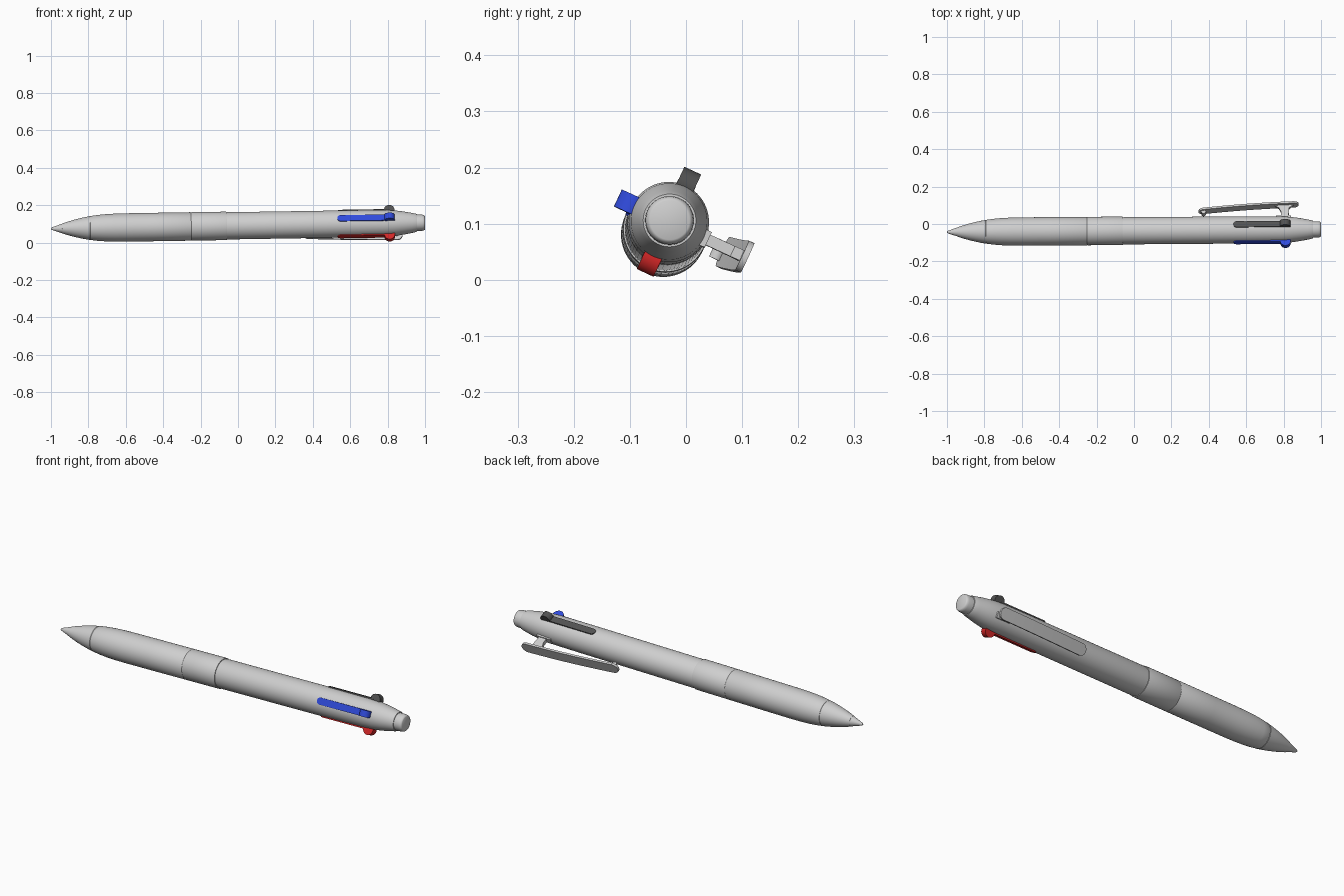
import bpy, bmesh, math
from mathutils import Matrix, Vector

if "Cube" in bpy.data.objects:
    bpy.data.objects.remove(bpy.data.objects["Cube"])

# Pen axis: lies along x, tilted very slightly
AXIS = (Matrix.Translation((0, -0.036, 0.0905))
        @ Matrix.Rotation(0.007, 4, 'Z') @ Matrix.Rotation(-0.016, 4, 'Y'))


def material(name, rgb):
    m = bpy.data.materials.new(name)
    m.diffuse_color = (*rgb, 1)
    m.use_nodes = True
    m.node_tree.nodes["Principled BSDF"].inputs["Base Color"].default_value = m.diffuse_color
    return m


GREY = material("light_grey", (0.62, 0.62, 0.62))
DARK = material("dark_grey", (0.085, 0.085, 0.085))
BLUE = material("blue", (0.03, 0.07, 0.72))
RED = material("red", (0.65, 0.02, 0.02))


def finish(name, bm, mat, angle=0.0):
    """Turn the mesh about the pen axis by angle and place it on the axis."""
    bmesh.ops.recalc_face_normals(bm, faces=bm.faces)
    bm.transform(AXIS @ Matrix.Rotation(math.radians(angle), 4, 'X'))
    me = bpy.data.meshes.new(name)
    bm.to_mesh(me)
    bm.free()
    me.materials.append(mat)
    ob = bpy.data.objects.new(name, me)
    bpy.context.collection.objects.link(ob)
    bpy.ops.object.select_all(action='DESELECT')
    ob.select_set(True)
    bpy.context.view_layer.objects.active = ob
    bpy.ops.object.shade_smooth_by_angle(angle=math.radians(30))


def lathe(name, profile, n=64):
    """Closed revolved part from (x, radius) points."""
    bm = bmesh.new()
    rings = [[bm.verts.new((x, r * math.cos(2 * math.pi * i / n), r * math.sin(2 * math.pi * i / n)))
              for i in range(n)] for x, r in profile]
    for a, b in zip(rings, rings[1:]):
        for i in range(n):
            j = (i + 1) % n
            bm.faces.new((a[i], a[j], b[j], b[i]))
    bm.faces.new(rings[0])
    bm.faces.new(rings[-1])
    finish(name, bm, GREY)


def prism(name, outline, depth, axis, mat, angle):
    """Extrude an (x, v) outline: axis 'r' gives depth=(r0, r1), axis 't' gives a sideways range."""
    bm = bmesh.new()
    loops = []
    for d in depth:
        loops.append([bm.verts.new((x, d, v) if axis == 'r' else (x, v, d)) for x, v in outline])
    n = len(outline)
    for i in range(n):
        j = (i + 1) % n
        bm.faces.new((loops[0][i], loops[0][j], loops[1][j], loops[1][i]))
    bm.faces.new(loops[0])
    bm.faces.new(loops[1])
    finish(name, bm, mat, angle)


def circle(cx, cv, r, n=32):
    return [(cx + r * math.cos(2 * math.pi * i / n), cv + r * math.sin(2 * math.pi * i / n)) for i in range(n)]


# Body sections, separated by fine seams
lathe("writing_point", [(-1.0, 0.004), (-0.995, 0.007), (-0.94, 0.0255)])
lathe("nose_cone", [(-0.94, 0.0265), (-0.91, 0.036), (-0.88, 0.0445), (-0.85, 0.052),
                    (-0.82, 0.0585), (-0.792, 0.0635), (-0.79, 0.0625)])
lathe("grip", [(-0.79, 0.0628), (-0.788, 0.064), (-0.75, 0.069), (-0.71, 0.0725), (-0.66, 0.0748),
               (-0.6, 0.0757), (-0.45, 0.076), (-0.252, 0.076), (-0.25, 0.075)])
lathe("middle_band", [(-0.25, 0.075), (-0.248, 0.076), (-0.065, 0.076), (-0.06, 0.075)])
lathe("barrel", [(-0.06, 0.0715), (-0.055, 0.0727), (0.6, 0.0725), (0.78, 0.0715), (0.84, 0.068),
                 (0.89, 0.061), (0.93, 0.0535), (0.95, 0.0495), (0.957, 0.047)])
lathe("end_cap", [(0.95, 0.043), (0.96, 0.0435), (0.985, 0.043), (0.993, 0.0415),
                  (0.998, 0.0385), (1.0, 0.035)])

# Three colour sliders: flat strip with a rounded front end, and a round thumb knob
W = 0.017
strip = [(0.80, -W), (0.80, W)] + [
    (0.548 - W * math.sin(math.pi * i / 12), W * math.cos(math.pi * i / 12)) for i in range(13)]
for label, mat, angle in (("black", DARK, 65), ("blue", BLUE, 155), ("red", RED, 245)):
    prism(label + "_slider_strip", strip, (0.055, 0.0762), 'r', mat, angle)
    prism(label + "_slider_knob", circle(0.81, 0.0725, 0.028), (-0.0165, 0.0165), 't', mat, angle)

# Clip: bowed plate with rounded ends
CLIP_ANGLE = 335
X0, X1, HALF, THICK = 0.345, 0.88, 0.029, 0.011


def clip_height(x):
    s = (x - X0) / (X1 - X0)
    return 0.117 + 0.038 * s + 0.022 * s * (1 - s)


bm = bmesh.new()
stations = []
xs = [X0 + HALF * (1 - math.cos(math.pi / 2 * i / 8)) for i in range(1, 9)]
xs += [X0 + HALF + (X1 - X0 - 2 * HALF) * i / 16 for i in range(1, 16)]
xs += [X1 - HALF * (1 - math.cos(math.pi / 2 * i / 8)) for i in range(8, 0, -1)]
for x in xs:
    d = min(x - X0, X1 - x, HALF)
    w = math.sqrt(max(HALF ** 2 - (HALF - d) ** 2, 0))
    h = clip_height(x)
    stations.append([bm.verts.new((x, r, t)) for r, t in
                     ((h, -w), (h, w), (h - THICK, w), (h - THICK, -w))])
for a, b in zip(stations, stations[1:]):
    for i in range(4):
        j = (i + 1) % 4
        bm.faces.new((a[i], a[j], b[j], b[i]))
bm.faces.new(stations[0])
bm.faces.new(stations[-1])
finish("clip_plate", bm, GREY, CLIP_ANGLE)

# Clip nub, flared stem and base on the barrel
prism("clip_nub", circle(0.372, 0.103, 0.0125, 20), (-0.018, 0.018), 't', GREY, CLIP_ANGLE)
prism("clip_stem", [(0.785, 0.06), (0.785, 0.105), (0.775, 0.125), (0.74, 0.146),
                    (0.855, 0.146), (0.83, 0.125), (0.825, 0.06)],
      (-0.010, 0.010), 't', GREY, CLIP_ANGLE)
prism("clip_base", [(0.76, -0.015), (0.84, -0.015), (0.84, 0.015), (0.76, 0.015)],
      (0.055, 0.077), 'r', GREY, CLIP_ANGLE)
